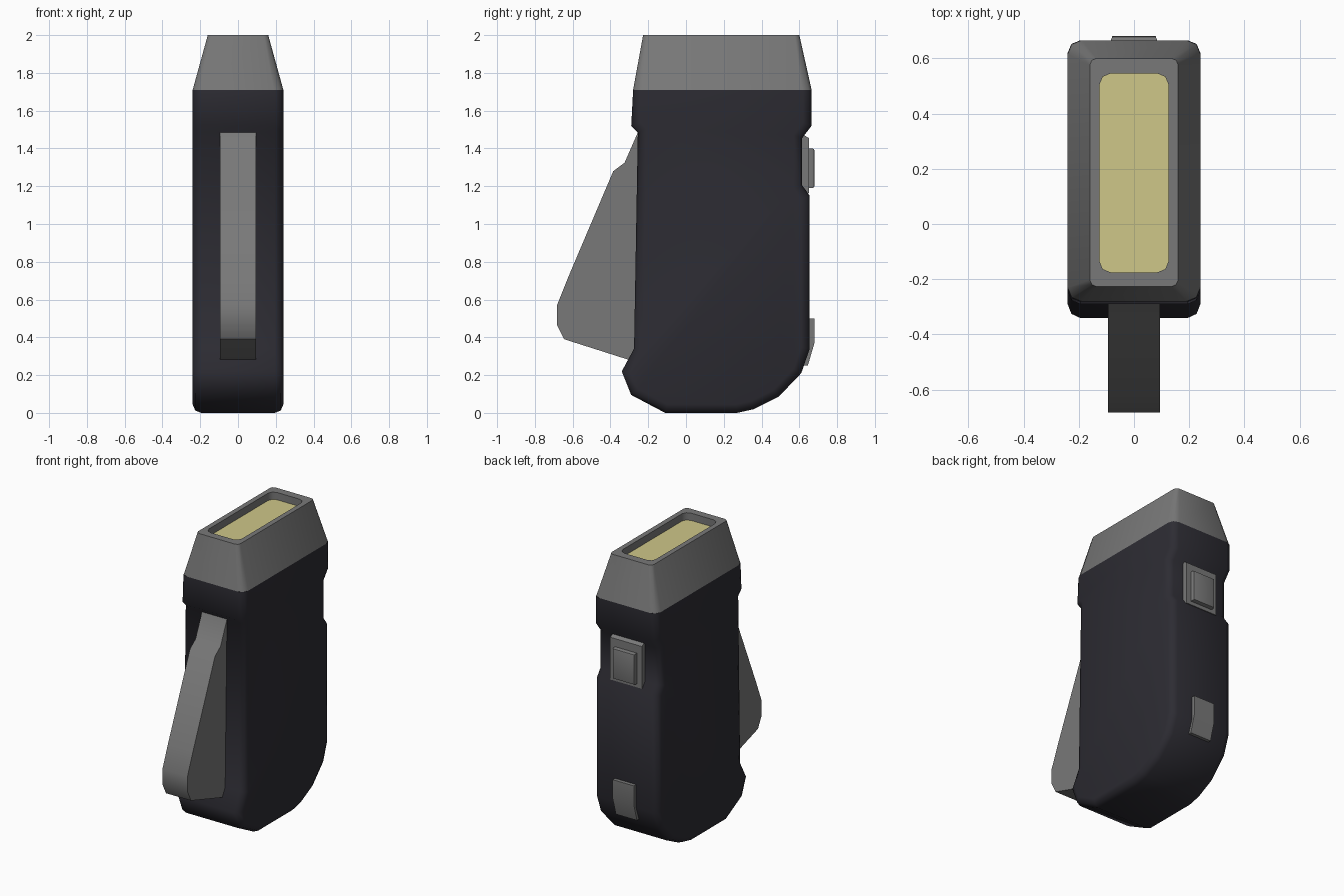
import bpy, bmesh, math

if "Cube" in bpy.data.objects:
    bpy.data.objects.remove(bpy.data.objects["Cube"])


def material(name, rgb):
    m = bpy.data.materials.new(name)
    m.diffuse_color = (*rgb, 1)
    m.use_nodes = True
    m.node_tree.nodes["Principled BSDF"].inputs["Base Color"].default_value = m.diffuse_color
    return m


DARK = material("dark_plastic", (0.026, 0.025, 0.033))
GREY = material("grey_plastic", (0.19, 0.19, 0.19))
YELLOW = material("lens_yellow", (0.62, 0.57, 0.25))


def finish(bm, name, mat, smooth=35):
    bmesh.ops.recalc_face_normals(bm, faces=bm.faces)
    me = bpy.data.meshes.new(name)
    bm.to_mesh(me)
    bm.free()
    ob = bpy.data.objects.new(name, me)
    bpy.context.collection.objects.link(ob)
    me.materials.append(mat)
    bpy.ops.object.select_all(action='DESELECT')
    ob.select_set(True)
    bpy.context.view_layer.objects.active = ob
    bpy.ops.object.shade_smooth_by_angle(angle=math.radians(smooth))
    return ob


def side_profile(name, pts, half, mat, bevel=0, segments=2, rounded=None, smooth=35):
    """Extrude a (y, z) outline across x and round its chosen edges."""
    bm = bmesh.new()
    face = bm.faces.new([bm.verts.new((-half, y, z)) for y, z in pts])
    out = bmesh.ops.extrude_face_region(bm, geom=[face])
    for v in out['geom']:
        if isinstance(v, bmesh.types.BMVert):
            v.co.x = half
    if not any(len(f.verts) == len(pts) and f.calc_center_median().x < -half * .9
               for f in bm.faces):
        bm.faces.new([v for v in bm.verts if v.co.x < 0])
    bmesh.ops.recalc_face_normals(bm, faces=bm.faces)
    if bevel:
        edges = [e for e in bm.edges if rounded(e)]
        bmesh.ops.bevel(bm, geom=edges, offset=bevel, segments=segments,
                        profile=0.5, affect='EDGES')
    return finish(bm, name, mat, smooth)


def rounded_ring(bm, hx, y0, y1, z, r):
    """Ring of verts around a rectangle with three-point rounded corners."""
    verts = []
    for i, (cx, cy) in enumerate([(hx - r, y1 - r), (r - hx, y1 - r),
                                  (r - hx, y0 + r), (hx - r, y0 + r)]):
        for k in range(3):
            a = math.pi / 2 * i + math.pi / 4 * k
            verts.append(bm.verts.new((cx + r * math.cos(a), cy + r * math.sin(a), z)))
    return verts


def bridge(bm, a, b):
    n = len(a)
    for i in range(n):
        bm.faces.new((a[i], a[(i + 1) % n], b[(i + 1) % n], b[i]))


# Body: grip outline with finger notch in front and switch notch behind
body = [(-0.28, 1.71), (-0.29, 1.52), (-0.255, 1.485), (-0.275, 0.34), (-0.34, 0.22),
        (-0.29, 0.095), (-0.11, 0), (0.27, 0), (0.36, 0.02), (0.49, 0.085),
        (0.61, 0.21), (0.655, 0.34), (0.655, 1.15), (0.615, 1.205),
        (0.615, 1.455), (0.665, 1.52), (0.665, 1.71)]
side_profile("body", body, 0.24, DARK, 0.045, 2,
             lambda e: abs(e.verts[0].co.x - e.verts[1].co.x) < 1e-4
             and min(v.co.z for v in e.verts) < 1.7, 50)

# Lamp head: tapered shell with a recessed opening
bm = bmesh.new()
rings = [rounded_ring(bm, 0.24, -0.28, 0.665, 1.71, 0.05),
         rounded_ring(bm, 0.16, -0.227, 0.6, 2.0, 0.025),
         rounded_ring(bm, 0.125, -0.175, 0.545, 2.0, 0.04),
         rounded_ring(bm, 0.125, -0.175, 0.545, 1.94, 0.04)]
for a, b in zip(rings, rings[1:]):
    bridge(bm, a, b)
bm.faces.new(rings[0])
finish(bm, "lamp_head", GREY, 50)

# Lens at the bottom of the opening
bm = bmesh.new()
bm.faces.new(rounded_ring(bm, 0.125, -0.175, 0.545, 1.95, 0.04))
lens = finish(bm, "lens", YELLOW)
if lens.data.polygons[0].normal.z < 0:
    lens.data.flip_normals()

# Squeeze lever
lever = [(-0.2, 1.485), (-0.255, 1.485), (-0.325, 1.325), (-0.385, 1.28), (-0.625, 0.715),
         (-0.683, 0.57), (-0.683, 0.465), (-0.645, 0.39), (-0.30, 0.28), (-0.2, 0.28)]
side_profile("lever", lever, 0.095, GREY)

# Switch plate and sliding button in the rear notch
side_profile("switch_plate", [(0.6, 1.165), (0.65, 1.165), (0.65, 1.455), (0.6, 1.485)],
             0.12, GREY)
side_profile("switch_button", [(0.63, 1.19), (0.68, 1.19), (0.68, 1.4), (0.63, 1.4)],
             0.083, GREY, 0.012, 2, lambda e: min(v.co.y for v in e.verts) > 0.67)

# Small rear catch near the bottom
side_profile("rear_catch", [(0.6, 0.25), (0.645, 0.25), (0.68, 0.37), (0.68, 0.5), (0.6, 0.5)],
             0.08, GREY)
